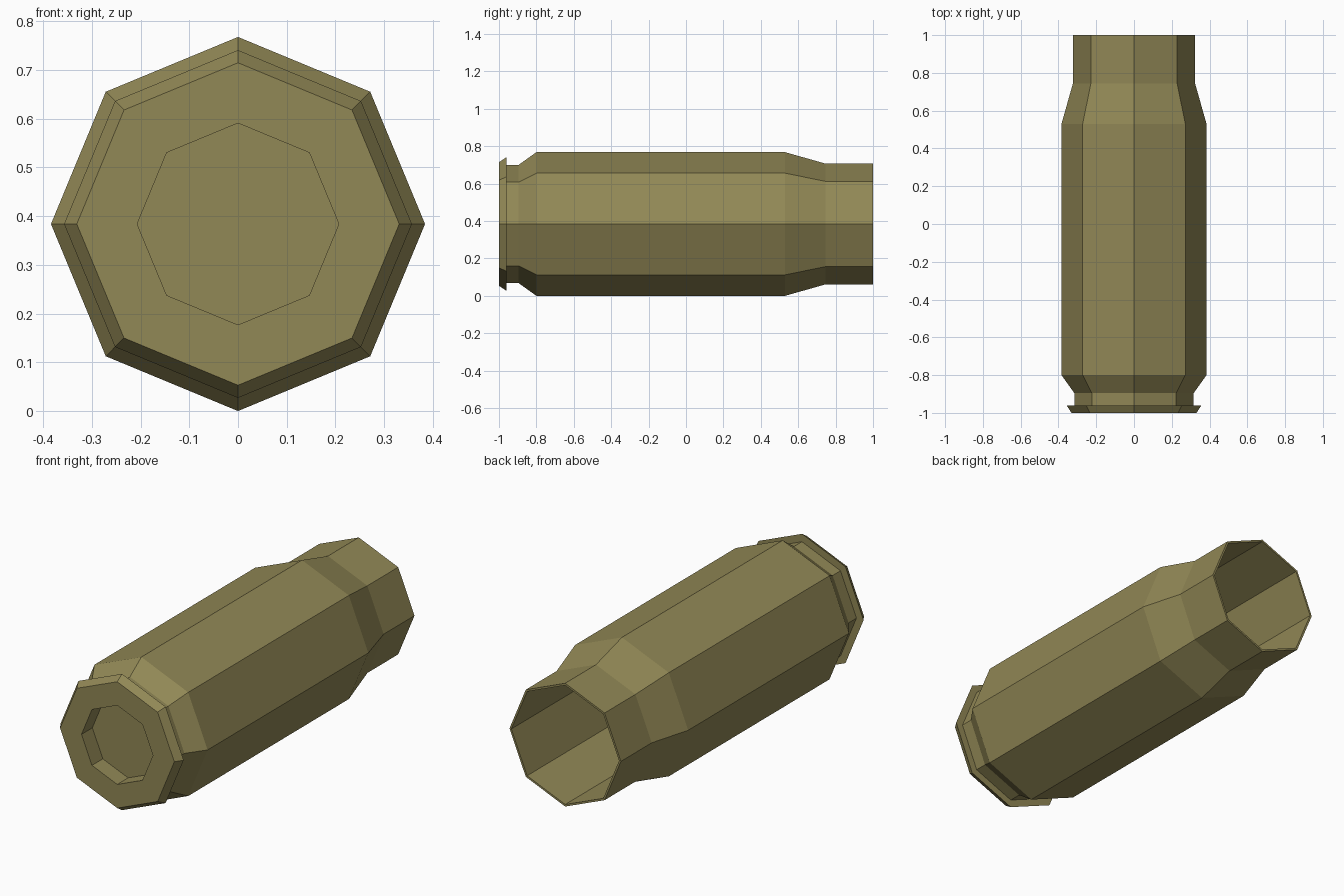
import bpy, bmesh, math

if "Cube" in bpy.data.objects:
    bpy.data.objects.remove(bpy.data.objects["Cube"])

SIDES = 8
CENTRE_Z = 0.384

# Closed outline along the case: (y position, radius)
PROFILE = [
    (-0.91, 0.0), (-0.91, 0.207), (-1.0, 0.207),      # primer pocket
    (-1.0, 0.331), (-0.96, 0.357),                    # flared rim
    (-0.96, 0.316), (-0.895, 0.316),                  # extractor groove
    (-0.80, 0.384), (0.53, 0.384),                    # body
    (0.745, 0.323), (1.0, 0.323),                     # shoulder and neck
    (1.0, 0.312), (-0.80, 0.312), (-0.80, 0.0),       # mouth and hollow inside
]

brass = bpy.data.materials.new("dull brass")
brass.diffuse_color = (0.285, 0.246, 0.092, 1.0)
brass.use_nodes = True
brass.node_tree.nodes["Principled BSDF"].inputs["Base Color"].default_value = brass.diffuse_color


def lathe(name, profile, sides, material):
    """Revolve an outline around the y axis, one corner pointing up."""
    bm = bmesh.new()
    rings = []
    for y, r in profile:
        count = sides if r > 0 else 1
        rings.append([bm.verts.new((r * math.sin(2 * math.pi * i / sides), y,
                                    CENTRE_Z + r * math.cos(2 * math.pi * i / sides)))
                      for i in range(count)])
    for a, b in zip(rings, rings[1:]):
        if len(a) == 1 or len(b) == 1:
            bm.faces.new(b if len(a) == 1 else a)     # flat end cap
            continue
        for i in range(sides):
            j = (i + 1) % sides
            bm.faces.new((a[i], a[j], b[j], b[i]))
    for v in [v for v in bm.verts if not v.link_faces]:
        bm.verts.remove(v)
    bmesh.ops.recalc_face_normals(bm, faces=bm.faces)
    mesh = bpy.data.meshes.new(name)
    bm.to_mesh(mesh)
    bm.free()
    mesh.materials.append(material)
    obj = bpy.data.objects.new(name, mesh)
    bpy.context.collection.objects.link(obj)
    return obj


lathe("cartridge_case", PROFILE, SIDES, brass)
